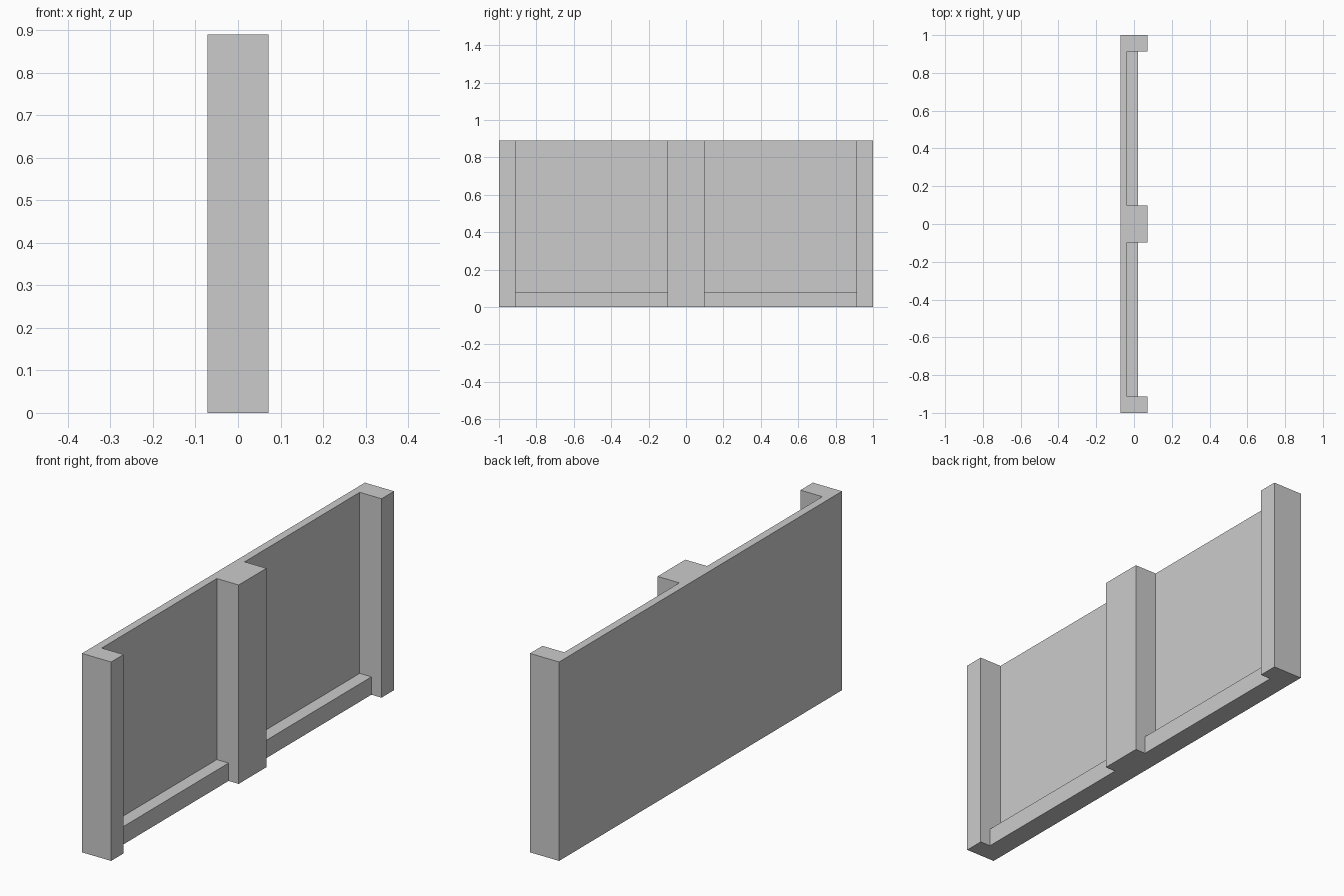
import bpy, bmesh

if "Cube" in bpy.data.objects:
    bpy.data.objects.remove(bpy.data.objects["Cube"])

HEIGHT = 0.89
FRONT_X, BACK_X = 0.072, -0.072      # post face and rear face
PANEL_X, RAIL_X = -0.036, 0.022      # recessed panel face and rail face
RAIL_H = 0.08
BAY_IN, BAY_OUT = 0.098, 0.912       # each bay runs from centre post to end post


def extrude_xz(name, profile, y0, y1):
    """Extrude an x/z outline along y into a closed solid."""
    bm = bmesh.new()
    face = bm.faces.new([bm.verts.new((x, y0, z)) for x, z in profile])
    ext = bmesh.ops.extrude_face_region(bm, geom=[face], use_keep_orig=True)
    verts = [g for g in ext["geom"] if isinstance(g, bmesh.types.BMVert)]
    bmesh.ops.translate(bm, verts=verts, vec=(0, y1 - y0, 0))
    bmesh.ops.recalc_face_normals(bm, faces=bm.faces)
    mesh = bpy.data.meshes.new(name)
    bm.to_mesh(mesh)
    bm.free()
    obj = bpy.data.objects.new(name, mesh)
    bpy.context.collection.objects.link(obj)
    return obj


# Solid wall slab, full depth of the posts
wall = extrude_xz("wall_panel", [(BACK_X, 0), (FRONT_X, 0),
                                 (FRONT_X, HEIGHT), (BACK_X, HEIGHT)], -1, 1)

# Two bays carved out, leaving posts, thin panels and a low skirting rail
bay_profile = [(RAIL_X, -0.1), (0.2, -0.1), (0.2, 1.0),
               (PANEL_X, 1.0), (PANEL_X, RAIL_H), (RAIL_X, RAIL_H)]
for side, y0, y1 in (("left", -BAY_OUT, -BAY_IN), ("right", BAY_IN, BAY_OUT)):
    cutter = extrude_xz(f"{side}_bay_cutter", bay_profile, y0, y1)
    cutter.hide_render = True
    cutter.display_type = 'WIRE'
    cut = wall.modifiers.new(f"{side}_bay", 'BOOLEAN')
    cut.operation = 'DIFFERENCE'
    cut.solver = 'EXACT'
    cut.object = cutter
